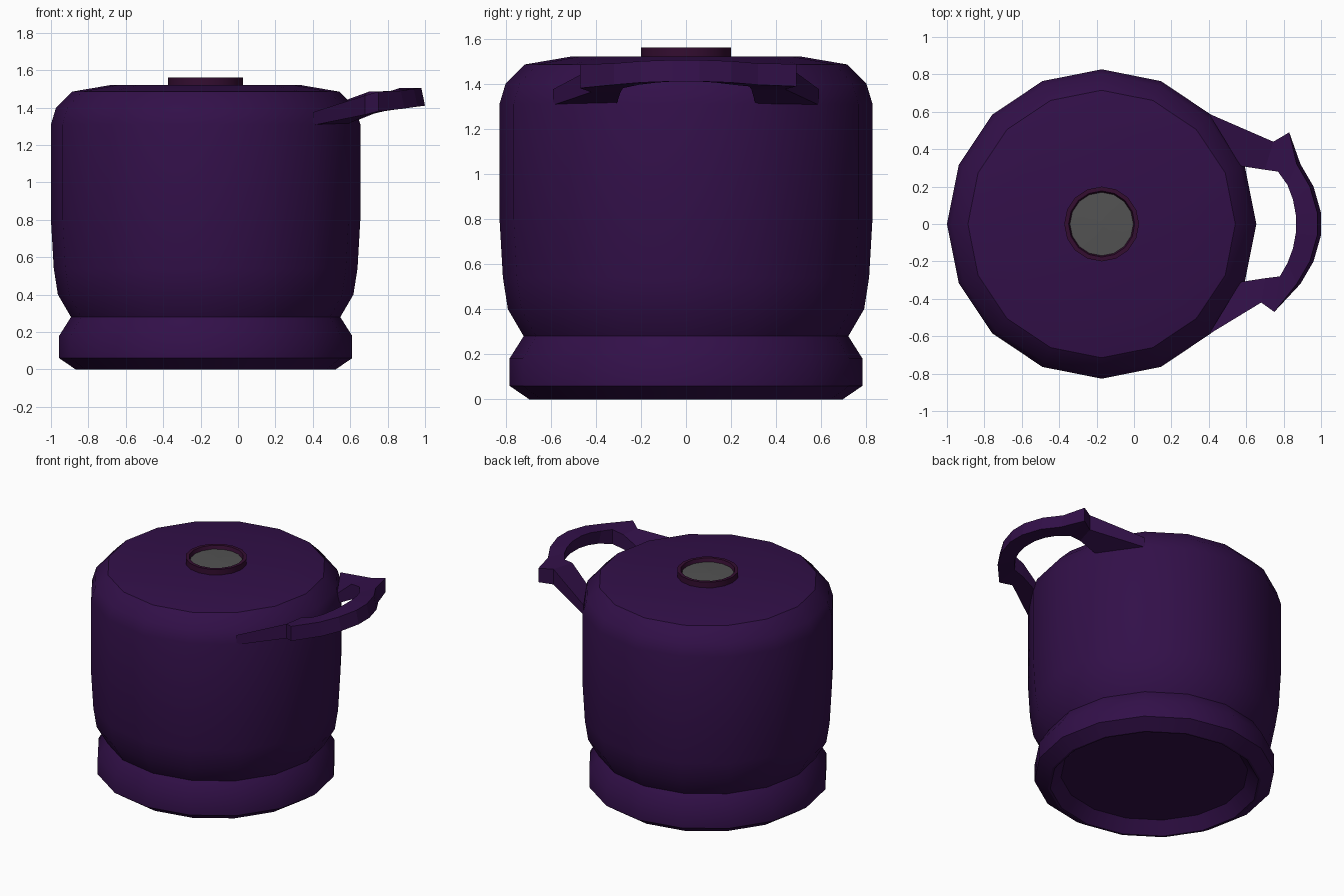
import bpy, bmesh, math

cube = bpy.data.objects.get("Cube")
if cube:
    bpy.data.objects.remove(cube, do_unlink=True)

SIDES = 16
AXIS_X = -0.173


def material(name, rgb):
    m = bpy.data.materials.new(name)
    m.use_nodes = True
    m.diffuse_color = (*rgb, 1)
    m.node_tree.nodes["Principled BSDF"].inputs["Base Color"].default_value = (*rgb, 1)
    return m


purple = material("deep purple", (0.032, 0.005, 0.066))
plum = material("dark plum", (0.034, 0.004, 0.030))
grey = material("dark grey", (0.085, 0.085, 0.085))


def finish(bm, name, mat, smooth):
    bmesh.ops.recalc_face_normals(bm, faces=bm.faces)
    mesh = bpy.data.meshes.new(name)
    bm.to_mesh(mesh)
    bm.free()
    mesh.materials.append(mat)
    obj = bpy.data.objects.new(name, mesh)
    bpy.context.collection.objects.link(obj)
    if smooth:
        bpy.ops.object.select_all(action="DESELECT")
        obj.select_set(True)
        bpy.context.view_layer.objects.active = obj
        bpy.ops.object.shade_smooth_by_angle(angle=math.radians(33))
    return obj


def bridge(bm, a, b):
    for i in range(len(a)):
        j = (i + 1) % len(a)
        bm.faces.new((a[i], a[j], b[j], b[i]))


def lathe(name, profile, mat):
    """Turn a bottom-to-top (radius, z) profile and cap both ends."""
    bm = bmesh.new()
    turns = [2 * math.pi * i / SIDES for i in range(SIDES)]
    rings = [[bm.verts.new((AXIS_X + r * math.cos(t), r * math.sin(t), z)) for t in turns]
             for r, z in profile]
    for a, b in zip(rings, rings[1:]):
        bridge(bm, a, b)
    bm.faces.new(rings[0])
    bm.faces.new(rings[-1])
    return finish(bm, name, mat, True)


# Foot with a shallow recess underneath
lathe("base", [(0.61, 0.08), (0.68, 0.0), (0.695, 0.0), (0.783, 0.06),
               (0.783, 0.18), (0.72, 0.28)], purple)

# Rounded vessel
lathe("body", [(0.72, 0.28), (0.79, 0.40), (0.812, 0.54), (0.827, 0.80), (0.827, 1.31),
               (0.80, 1.40), (0.715, 1.485), (0.51, 1.52)], purple)

# Raised rim and the button set inside it
lathe("button_rim", [(0.2, 1.51), (0.2, 1.56), (0.177, 1.56), (0.168, 1.53)], plum)
lathe("button", [(0.172, 1.53), (0.17, 1.535), (0.02, 1.54)], grey)

# Handle sections: outer x, y, inner x, y, bottom z, top z
half = [
    (0.40, 0.59, 0.57, 0.31, 1.305, 1.375),
    (0.745, 0.44, 0.70, 0.29, 1.375, 1.485),
    (0.83, 0.49, 0.77, 0.28, 1.388, 1.487),
    (0.89, 0.32, 0.84, 0.21, 1.395, 1.49),
    (0.96, 0.20, 0.87, 0.13, 1.405, 1.50),
    (1.0, 0.06, 0.885, 0.05, 1.41, 1.505),
]
other = [(ox, -oy, ix, -iy, b, t) for ox, oy, ix, iy, b, t in reversed(half)]
# The thumb tip on one side sits a little further back
other[3] = (0.75, -0.47, 0.78, -0.28, 1.38, 1.485)
other[4] = (0.68, -0.42, 0.70, -0.29, 1.362, 1.465)

bm = bmesh.new()
loops = []
for ox, oy, ix, iy, bottom, top in half + other:
    lean = 0.02 if ox > 0.85 else 0
    loops.append([bm.verts.new(p) for p in (
        (ox, oy, bottom), (ox - lean, oy, top), (ix - lean, iy, top), (ix, iy, bottom))])
for a, b in zip(loops, loops[1:]):
    bridge(bm, a, b)
bm.faces.new(loops[0])
bm.faces.new(loops[-1])
finish(bm, "handle", purple, False)
